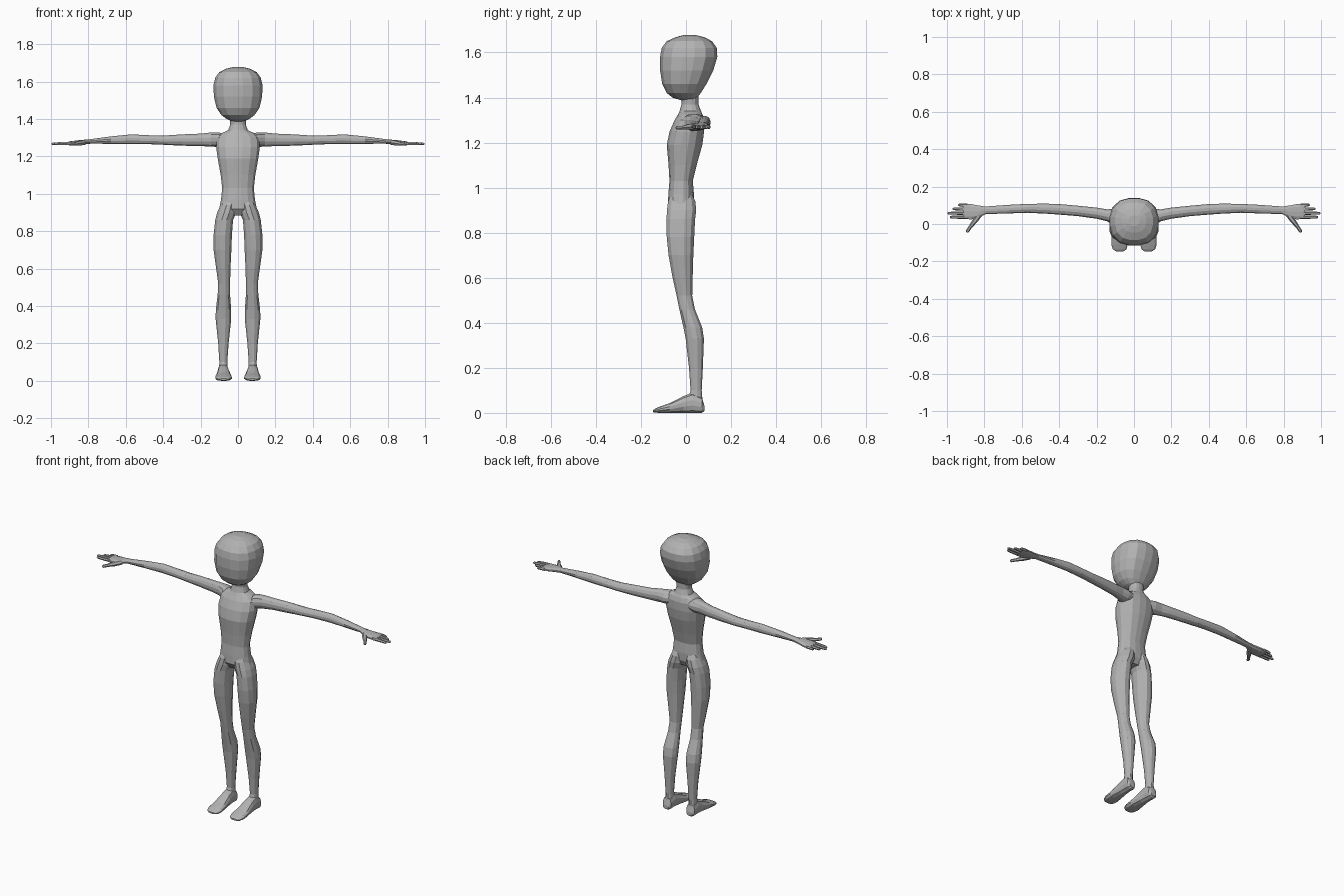
import bpy, bmesh, math
from mathutils import Vector

skin = bpy.data.materials.new("plain grey")
skin.diffuse_color = (0.45, 0.45, 0.45, 1)

ORDER = {"x": (0, 1, 2), "y": (1, 0, 2), "z": (2, 0, 1)}


def oval(axis, t, u0, u1, v0, v1, n, p):
    """Squarish oval across an axis at t, fitted in the box u0..u1, v0..v1."""
    a, b, c = ORDER[axis]
    ring = []
    for i in range(n):
        ang = 2 * math.pi * (i + 0.5) / n
        cu, sv = math.cos(ang), math.sin(ang)
        k = 1 / (abs(cu) ** p + abs(sv) ** p) ** (1 / p)
        q = Vector((0, 0, 0))
        q[a] = t
        q[b] = (u0 + u1) / 2 + cu * k * (u1 - u0) / 2 * 1.015
        q[c] = (v0 + v1) / 2 + sv * k * (v1 - v0) / 2 * 1.015
        ring.append(q)
    return ring


def loft(bm, rings):
    loops = [[bm.verts.new(q) for q in r] for r in rings]
    n = len(loops[0])
    for lo, hi in zip(loops, loops[1:]):
        for i in range(n):
            j = (i + 1) % n
            bm.faces.new((lo[i], lo[j], hi[j], hi[i]))
    bm.faces.new(loops[0][::-1])
    bm.faces.new(loops[-1])


def finger(bm, points, n=6):
    """Tapered tube through (point, radius) pairs lying nearly flat."""
    d = (Vector(points[-1][0]) - Vector(points[0][0])).normalized()
    side = d.cross(Vector((0, 0, 1))).normalized()
    up = side.cross(d)
    loft(bm, [[Vector(c) + r * (math.cos(a) * side + math.sin(a) * up)
               for a in (2 * math.pi * i / n for i in range(n))]
              for c, r in points])


def finish(name, bm, mirror=False):
    bmesh.ops.recalc_face_normals(bm, faces=bm.faces)
    me = bpy.data.meshes.new(name)
    bm.to_mesh(me)
    bm.free()
    me.materials.append(skin)
    ob = bpy.data.objects.new(name, me)
    bpy.context.collection.objects.link(ob)
    if mirror:
        ob.modifiers.new("other side", "MIRROR").use_axis = (True, False, False)
    return ob


def part(name, axis, rows, n=12, p=2.2, mirror=False):
    bm = bmesh.new()
    loft(bm, [oval(axis, *r, n, p) for r in rows])
    return finish(name, bm, mirror)


def centred(rows):
    return [(z, -h, h, f, b) for z, h, f, b in rows]


# head: rounded block, narrower at the chin and nape
part("head", "z", centred([
    (1.387, .03, -.02, .045), (1.40, .06, -.06, .05), (1.42, .087, -.085, .065),
    (1.46, .114, -.105, .09), (1.52, .128, -.114, .12), (1.58, .13, -.114, .138),
    (1.62, .121, -.107, .136), (1.65, .10, -.085, .115), (1.668, .065, -.045, .08),
    (1.677, .03, -.01, .045)]), n=16, p=2.5)

# torso with neck
part("torso_and_neck", "z", centred([
    (.885, .07, -.055, .015), (.92, .10, -.08, .033), (.97, .09, -.078, .035),
    (1.03, .084, -.073, .03), (1.10, .092, -.077, .047), (1.19, .108, -.085, .072),
    (1.25, .116, -.072, .08), (1.30, .112, -.05, .08), (1.325, .085, -.035, .073),
    (1.34, .052, -.028, .066), (1.37, .041, -.02, .055), (1.41, .045, -.02, .055)]),
    n=16, p=2.4)

# legs
part("leg", "z", [
    (.985, .01, .075, -.06, .02), (.94, .004, .094, -.08, .042),
    (.90, .008, .112, -.085, .046), (.86, .026, .122, -.087, .041),
    (.78, .032, .131, -.086, .037), (.70, .035, .131, -.078, .033),
    (.60, .040, .117, -.06, .03), (.52, .042, .106, -.042, .028),
    (.46, .042, .109, -.03, .04), (.38, .036, .119, -.012, .072),
    (.33, .036, .12, -.002, .08), (.20, .05, .106, .013, .075),
    (.10, .057, .10, .02, .07), (.04, .055, .102, .0, .075)], mirror=True)

# feet
part("foot", "y", [
    (.082, .062, .098, .008, .03), (.07, .052, .108, .0, .07),
    (.03, .05, .108, .0, .09), (-.01, .046, .11, .0, .075),
    (-.07, .036, .119, .0, .044), (-.11, .033, .121, .0, .03),
    (-.135, .04, .113, .001, .02), (-.146, .056, .097, .003, .012)],
    p=2.6, mirror=True)

# arms
part("arm", "x", [
    (.05, .0, .07, 1.265, 1.315), (.10, -.015, .08, 1.25, 1.328),
    (.145, .015, .079, 1.252, 1.328), (.20, .028, .088, 1.255, 1.322),
    (.30, .042, .098, 1.257, 1.318), (.40, .05, .107, 1.262, 1.311),
    (.47, .055, .109, 1.265, 1.313), (.57, .06, .108, 1.265, 1.318),
    (.68, .056, .102, 1.267, 1.307), (.79, .053, .094, 1.268, 1.292),
    (.82, .05, .096, 1.266, 1.29)], mirror=True)

# hands: palm, four fingers and a thumb
bm = bmesh.new()
palm = [(.79, .054, .093, 1.268, 1.291), (.835, .032, .1, 1.262, 1.288),
        (.87, .024, .107, 1.258, 1.284), (.90, .026, .109, 1.259, 1.28),
        (.915, .03, .107, 1.262, 1.276)]
loft(bm, [oval("x", *r, 10, 2.4) for r in palm])
for tip, y0, y1 in ((.94, .1, .102), (.97, .08, .081), (.998, .058, .058), (.985, .036, .037)):
    finger(bm, [((.89, y0, 1.27), .0095), (((.9 + tip) / 2, (y0 + y1) / 2, 1.269), .0085),
                ((tip - .006, y1, 1.267), .007), ((tip, y1, 1.267), .003)])
finger(bm, [((.825, .05, 1.274), .014), ((.852, .015, 1.27), .014),
            ((.875, -.015, 1.266), .009), ((.89, -.038, 1.265), .009),
            ((.894, -.044, 1.265), .004)])
finish("hand", bm, mirror=True)
